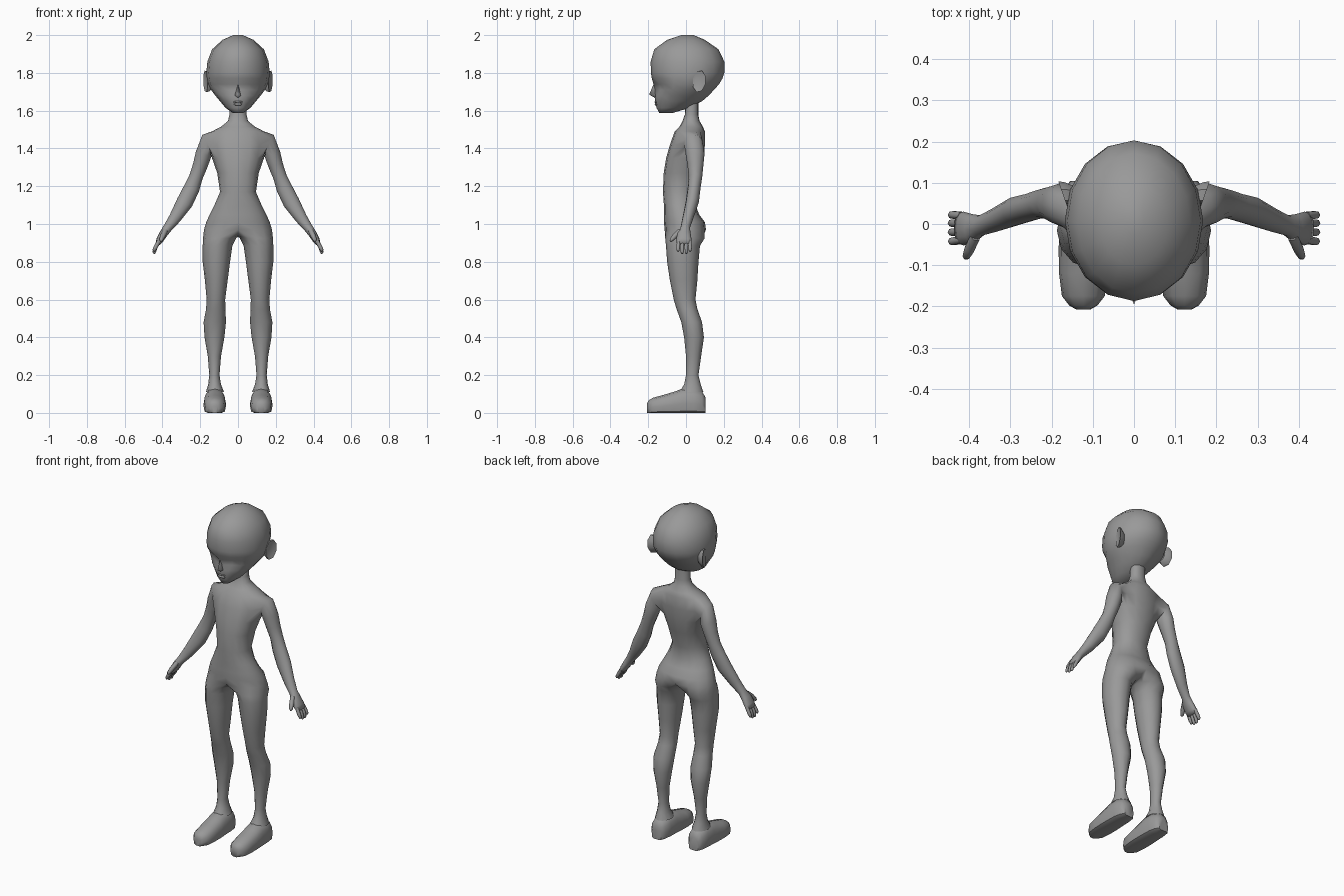
import bpy, bmesh
from math import sin, cos, radians, copysign
from mathutils import Vector

if "Cube" in bpy.data.objects:
    bpy.data.objects.remove(bpy.data.objects["Cube"])

# One dark grey for everything
grey = bpy.data.materials.new("dark_grey")
grey.diffuse_color = (.32, .32, .32, 1)
grey.use_nodes = True
grey.node_tree.nodes["Principled BSDF"].inputs["Base Color"].default_value = grey.diffuse_color


def bridge(bm, a, b):
    n = len(a)
    for i in range(n):
        j = (i + 1) % n
        bm.faces.new((a[i], a[j], b[j], b[i]))


def add_ring(bm, pts):
    return [bm.verts.new(p) for p in pts]


def finish(bm, name, mirror=False, angle=60):
    bmesh.ops.recalc_face_normals(bm, faces=bm.faces[:])
    me = bpy.data.meshes.new(name)
    bm.to_mesh(me)
    bm.free()
    me.materials.append(grey)
    ob = bpy.data.objects.new(name, me)
    bpy.context.collection.objects.link(ob)
    bpy.ops.object.select_all(action='DESELECT')
    ob.select_set(True)
    bpy.context.view_layer.objects.active = ob
    bpy.ops.object.shade_smooth_by_angle(angle=radians(angle))
    if mirror:
        m = ob.modifiers.new("mirror", 'MIRROR')
        m.merge_threshold = 0.0005
    return ob


def loft(name, rings, mirror=False, angle=60):
    bm = bmesh.new()
    vs = [add_ring(bm, r) for r in rings]
    for a, b in zip(vs, vs[1:]):
        bridge(bm, a, b)
    bm.faces.new(vs[0])
    bm.faces.new(vs[-1])
    return finish(bm, name, mirror, angle)


def spow(v, e):
    return copysign(abs(v) ** e, v)


def tube(name, path, sides=6):
    """Tapered tube through (point, radius) pairs, mirrored."""
    axis = (Vector(path[-1][0]) - Vector(path[0][0])).normalized()
    u = axis.cross(Vector((0, 1, 0))).normalized()
    v = axis.cross(u)
    loft(name, [[Vector(p) + r * (u * cos(t) + v * sin(t))
                 for t in (radians(360 * k / sides) for k in range(sides))]
                for p, r in path], True, 80)


# Body: half torso, with leg and arm grown out of it, then mirrored
bm = bmesh.new()
torso = [  # z, half width, front y, back y
    (1.67, .043, .0, .065), (1.58, .045, -.006, .065), (1.545, .053, -.018, .072),
    (1.515, .09, -.035, .09), (1.49, .138, -.06, .10), (1.42, .15, -.085, .10),
    (1.35, .138, -.105, .095), (1.27, .11, -.118, .08), (1.17, .095, -.122, .052),
    (1.10, .125, -.117, .05), (1.05, .15, -.117, .07), (1.01, .168, -.117, .10),
    (.97, .18, -.113, .106)]
rows = []
for z, w, yf, yb in torso:
    pts = []
    for k in range(9):
        t = radians((k - 4) * 22.5)
        x = 0 if k in (0, 8) else w * cos(t) ** .85
        pts.append((x, (yf + yb) / 2 + (yb - yf) / 2 * sin(t), z))
    rows.append(add_ring(bm, pts))
S = 4  # shoulder opening spans rows S..S+2, columns 2..6
for i in range(len(rows) - 1):
    for k in range(8):
        if not (S <= i < S + 2 and 2 <= k < 6):
            bm.faces.new((rows[i][k], rows[i][k + 1], rows[i + 1][k + 1], rows[i + 1][k]))

# Leg: outer half of hips plus crotch arc makes the first loop
legs = [  # z, inner x, outer x, front y, back y
    (.925, .01, .185, -.11, .099), (.885, .03, .187, -.106, .074),
    (.80, .042, .187, -.10, .066),
    (.70, .055, .175, -.085, .06), (.60, .068, .166, -.065, .05),
    (.55, .066, .169, -.05, .06), (.48, .064, .182, -.025, .085),
    (.40, .072, .177, -.01, .095), (.30, .09, .16, 0, .08),
    (.20, .098, .152, 0, .066), (.15, .09, .158, -.01, .078), (.11, .074, .17, -.035, .092)]
prev = rows[-1] + add_ring(bm, [(0, .06, .94), (0, 0, .932), (0, -.06, .94)])
for z, xi, xo, yf, yb in legs:
    ring = add_ring(bm, [((xi + xo) / 2 + (xo - xi) / 2 * cos(t),
                          (yf + yb) / 2 + (yb - yf) / 2 * sin(t), z)
                         for t in (radians((k - 4) * 30) for k in range(12))])
    bridge(bm, prev, ring)
    prev = ring

# Arm and palm
arm = [  # x, y, z, radius across, radius along y
    (.166, .04, 1.428, .05, .05), (.182, .048, 1.37, .043, .05),
    (.2, .05, 1.31, .039, .042),
    (.222, .05, 1.25, .036, .036), (.245, .043, 1.19, .042, .034),
    (.282, .033, 1.115, .044, .035), (.335, .01, 1.03, .032, .029),
    (.372, -.004, .98, .024, .025), (.393, -.012, .95, .022, .036),
    (.414, -.011, .915, .019, .041), (.426, -.01, .893, .012, .038)]
prev = (rows[S][2:7] + [rows[S + 1][6]] + rows[S + 2][6:1:-1] + [rows[S + 1][2]])
for i, (x, y, z, ru, rv) in enumerate(arm):
    a, b = arm[max(i - 1, 0)], arm[min(i + 1, len(arm) - 1)]
    d = Vector((b[0] - a[0], 0, b[2] - a[2])).normalized()
    u = Vector((-d.z, 0, d.x))
    if i == 0:
        u = Vector((.45, 0, .89))
    ring = add_ring(bm, [Vector((x, y + rv * sin(t), z)) + u * ru * cos(t)
                         for t in (radians(k * 30 - 60) for k in range(12))])
    bridge(bm, prev, ring)
    prev = ring
bm.faces.new(prev)
finish(bm, "body", True, 80)

# Fingers and thumb
for i, (y, tip) in enumerate([(-.042, .855), (-.02, .843), (.002, .843), (.022, .855)]):
    tube("finger_%d" % (i + 1), [((.418, y * .9, .91), .011), ((.437, y, .875), .0105),
                                ((.444, y, tip + .008), .009), ((.446, y, tip), .005)])
tube("thumb", [((.385, -.03, .965), .014), ((.399, -.06, .935), .014),
               ((.407, -.078, .915), .010), ((.409, -.083, .909), .005)])

# Feet: sections from heel to toe, flat soles
foot = [(.104, .032, .08), (.085, .048, .115), (.04, .056, .13), (-.015, .058, .13),
        (-.06, .06, .113), (-.12, .059, .095), (-.175, .052, .08), (-.198, .034, .066),
        (-.207, .018, .05)]
loft("foot", [[(.123 + w * spow(cos(t), .75), y,
                max(0, h * (.38 + .62 * sin(t)))) for t in
               (radians(k * 30) for k in range(12))] for y, w, h in foot], True, 50)

# Head: horizontal sections, with shallow eye hollows
head = [  # z, half width, front y, back y
    (2.0, .025, -.025, .04), (1.975, .082, -.10, .10), (1.925, .137, -.168, .172),
    (1.86, .162, -.187, .203), (1.80, .168, -.186, .203), (1.77, .165, -.181, .193),
    (1.74, .158, -.172, .175),
    (1.71, .143, -.168, .148), (1.68, .12, -.165, .12), (1.65, .095, -.163, .085),
    (1.615, .066, -.156, .02), (1.588, .028, -.142, -.07)]
rings = []
for z, w, yf, yb in head:
    pts = []
    for k in range(16):
        t = radians(k * 22.5 - 90)
        hollow = {1: .02, 15: .02, 2: .01, 14: .01}.get(k, 0) if 1.70 < z < 1.76 else 0
        pts.append((w * cos(t), (yf + yb) / 2 + (yb - yf) / 2 * sin(t) + hollow, z))
    rings.append(pts)
loft("head", rings, angle=80)

# Nose
bm = bmesh.new()
top, tip, left, right, base = add_ring(bm, [
    (0, -.172, 1.74), (0, -.195, 1.685), (-.018, -.155, 1.678),
    (.018, -.155, 1.678), (0, -.158, 1.664)])
for f in ((top, left, tip), (top, tip, right), (tip, left, base), (tip, base, right)):
    bm.faces.new(f)
finish(bm, "nose", angle=120)

# Lips
for name, z, r in (("upper_lip", 1.646, .006), ("lower_lip", 1.634, .007)):
    bm = bmesh.new()
    bmesh.ops.create_uvsphere(bm, u_segments=10, v_segments=6, radius=1)
    bmesh.ops.scale(bm, vec=(.026, .008, r), verts=bm.verts)
    bmesh.ops.translate(bm, vec=(0, -.158, z), verts=bm.verts)
    finish(bm, name)

# Ears: thin eight-sided cups flaring backwards
ear = []
for x, s in ((.135, .6), (.158, .95), (.172, 1), (.167, .65)):
    ear.append([(x + .35 * .036 * s * cos(t), .07 + .036 * s * cos(t),
                 1.755 + .058 * s * sin(t) + .008 * s * cos(t))
                for t in (radians(k * 45 + 22) for k in range(8))])
loft("ear", ear, True, 40)
